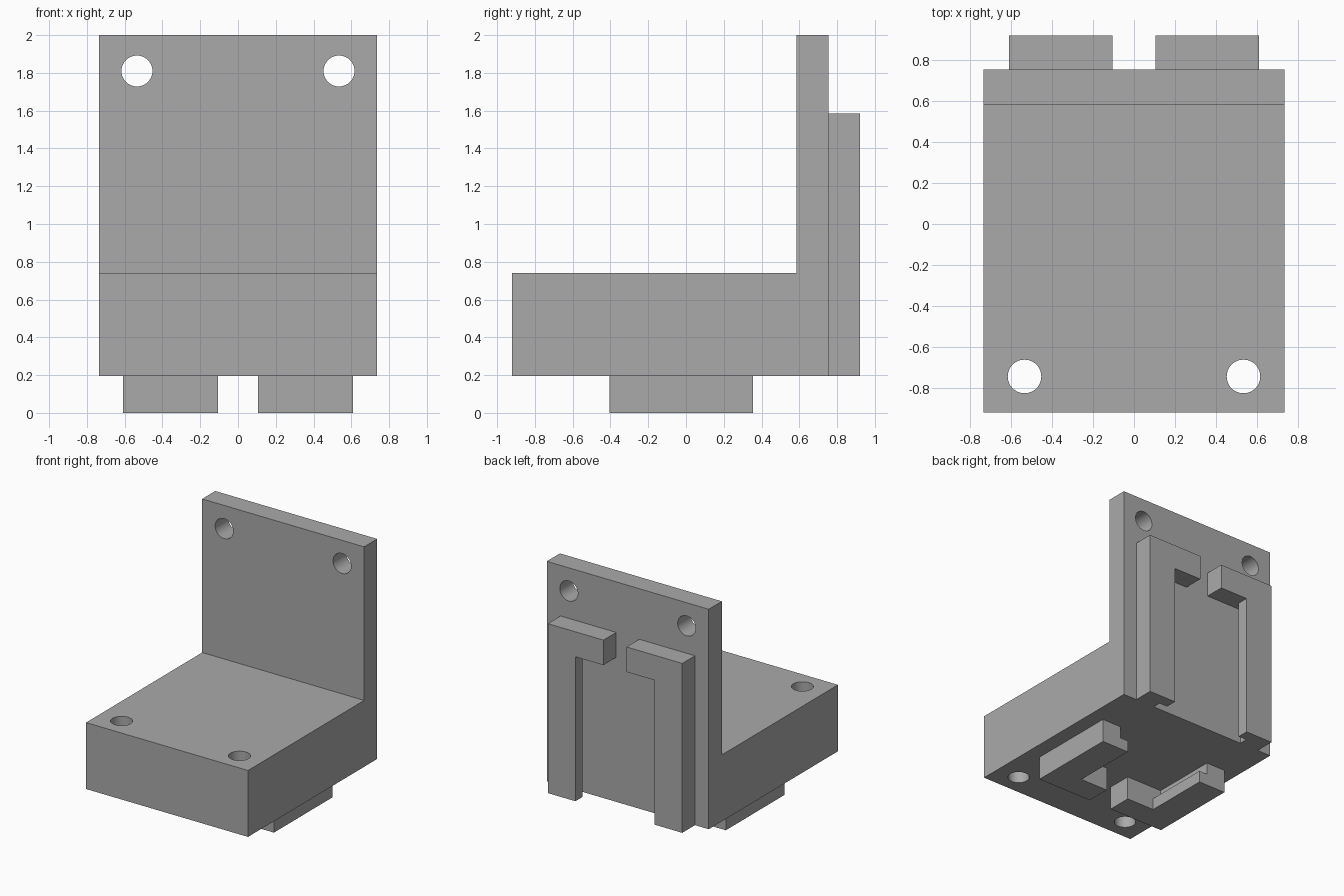
import bpy, bmesh
from math import pi, radians
from mathutils import Matrix, Vector

cube = bpy.data.objects.get("Cube")
if cube:
    bpy.data.objects.remove(cube, do_unlink=True)

GREY = (0.4, 0.4, 0.4, 1)
grey = bpy.data.materials.new("plain grey")
grey.use_nodes = True
grey.diffuse_color = GREY
grey.node_tree.nodes["Principled BSDF"].inputs["Base Color"].default_value = GREY


def add_object(name, bm):
    bmesh.ops.recalc_face_normals(bm, faces=bm.faces)
    mesh = bpy.data.meshes.new(name)
    bm.to_mesh(mesh)
    bm.free()
    mesh.materials.append(grey)
    obj = bpy.data.objects.new(name, mesh)
    bpy.context.collection.objects.link(obj)
    return obj


def prism(name, outline, direction):
    """Extrude a closed outline of 3D points along a direction."""
    bm = bmesh.new()
    face = bm.faces.new([bm.verts.new(p) for p in outline])
    new = bmesh.ops.extrude_face_region(bm, geom=[face], use_keep_orig=True)["geom"]
    bmesh.ops.translate(bm, verts=[g for g in new if isinstance(g, bmesh.types.BMVert)],
                        vec=direction)
    return add_object(name, bm)


def cylinder(name, centre, rotation):
    bm = bmesh.new()
    bmesh.ops.create_cone(bm, cap_ends=True, segments=48, radius1=HOLE_R, radius2=HOLE_R,
                          depth=1, matrix=Matrix.Translation(centre) @ rotation)
    return add_object(name, bm)


def cut(obj, cutter):
    """Subtract the cutter, then discard it."""
    mod = obj.modifiers.new("cut", 'BOOLEAN')
    mod.operation, mod.solver, mod.object = 'DIFFERENCE', 'EXACT', cutter
    bpy.ops.object.select_all(action='DESELECT')
    bpy.context.view_layer.objects.active = obj
    obj.select_set(True)
    bpy.ops.object.modifier_apply(modifier=mod.name)
    bpy.data.objects.remove(cutter, do_unlink=True)


# Main dimensions
HALF_W = 0.735
FRONT, PLATE_FRONT, PLATE_BACK = -0.92, 0.585, 0.755
BOTTOM, BASE_TOP, TOP = 0.195, 0.74, 2.0
HOLE_X, HOLE_R = 0.535, 0.082

# L-shaped bracket with thick base and upright plate
profile = [(FRONT, BOTTOM), (PLATE_BACK, BOTTOM), (PLATE_BACK, TOP),
           (PLATE_FRONT, TOP), (PLATE_FRONT, BASE_TOP), (FRONT, BASE_TOP)]
bracket = prism("bracket", [(-HALF_W, y, z) for y, z in profile], (2 * HALF_W, 0, 0))

# Screw holes through the base and the plate
for side in (-1, 1):
    cut(bracket, cylinder("base_hole", (side * HOLE_X, -0.745, 0.46), Matrix()))
    cut(bracket, cylinder("plate_hole", (side * HOLE_X, 0.67, 1.81),
                          Matrix.Rotation(pi / 2, 4, 'X')))
bpy.ops.object.shade_smooth_by_angle(angle=radians(30))

# Hooked rails: a leg with an undercut lip and a closing bar at one end
OUTER, LEG_IN, NECK_IN, BAR_IN = 0.61, 0.36, 0.435, 0.105
BAR = 0.205


def rail(name, side, origin, along, out, length, depth, neck):
    """Start at the closed end, run along one axis and stand out along another."""
    origin, along, out = Vector(origin), Vector(along), Vector(out)

    def place(x, v, w=0):
        return Vector((side * x, 0, 0)) + origin + along * v + out * w

    outline = [(OUTER, 0), (BAR_IN, 0), (BAR_IN, BAR), (LEG_IN, BAR),
               (LEG_IN, length), (OUTER, length)]
    obj = prism(name, [place(x, v) for x, v in outline], out * depth)
    slot = [(NECK_IN, BAR), (0.3, BAR), (0.3, length + 0.1), (NECK_IN, length + 0.1)]
    cut(obj, prism("undercut", [place(x, v, -0.05) for x, v in slot],
                   out * (neck + 0.05)))


for side, label in ((1, "left"), (-1, "right")):
    rail(label + "_back_rail", side, (0, PLATE_BACK, 1.585), (0, 0, -1), (0, 1, 0),
         1.585 - BOTTOM, 0.165, 0.07)
    rail(label + "_bottom_rail", side, (0, -0.405, BOTTOM), (0, 1, 0), (0, 0, -1),
         0.76, BOTTOM, 0.098)
